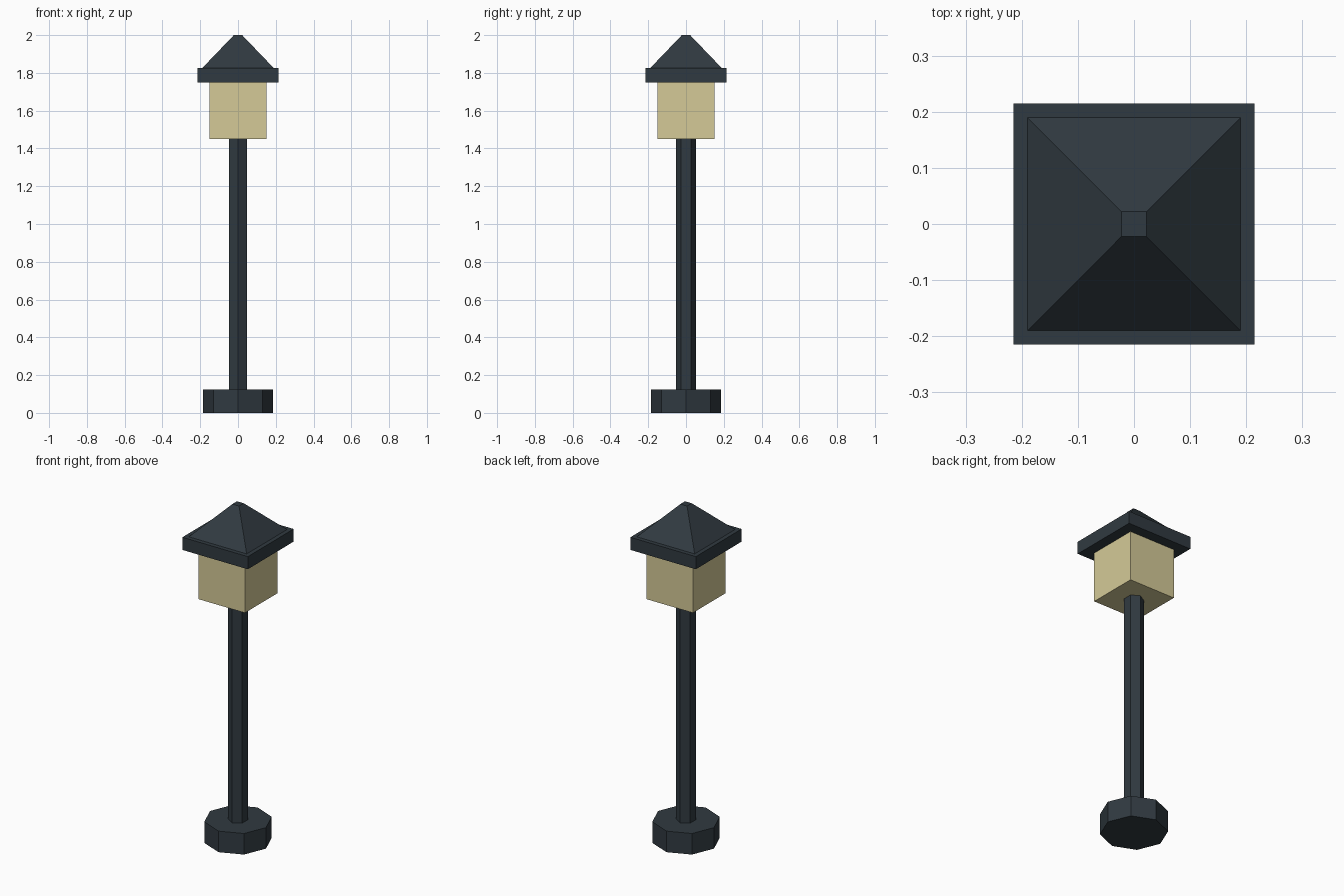
import bpy
import math

if "Cube" in bpy.data.objects:
    bpy.data.objects.remove(bpy.data.objects["Cube"])


def make_material(name, rgb):
    mat = bpy.data.materials.new(name)
    mat.diffuse_color = (*rgb, 1.0)
    mat.use_nodes = True
    mat.node_tree.nodes["Principled BSDF"].inputs["Base Color"].default_value = mat.diffuse_color
    return mat


dark_metal = make_material("dark slate metal", (0.030, 0.042, 0.052))
warm_glass = make_material("warm cream glass", (0.66, 0.59, 0.31))


def prism(name, sides, r_bottom, r_top, z0, z1, mat, turn=0.0):
    """Flat-faced prism or frustum standing between heights z0 and z1."""
    bpy.ops.mesh.primitive_cone_add(
        vertices=sides, radius1=r_bottom, radius2=r_top, depth=z1 - z0,
        location=(0, 0, (z0 + z1) / 2), rotation=(0, 0, turn))
    obj = bpy.context.object
    obj.name = name
    obj.data.materials.append(mat)
    return obj


def square(name, half_bottom, half_top, z0, z1, mat):
    """Four-sided part given by its half widths, aligned with the axes."""
    d = math.sqrt(2)
    return prism(name, 4, half_bottom * d, half_top * d, z0, z1, mat, math.pi / 4)


# Octagonal foot and hexagonal post
prism("base", 8, 0.184, 0.184, 0.0, 0.125, dark_metal)
prism("post", 6, 0.054, 0.054, 0.125, 1.45, dark_metal)

# Lantern box with eave slab and pyramid roof
square("lantern", 0.152, 0.152, 1.45, 1.75, warm_glass)
square("eave", 0.215, 0.215, 1.75, 1.825, dark_metal)
square("roof", 0.19, 0.022, 1.825, 2.0, dark_metal)
